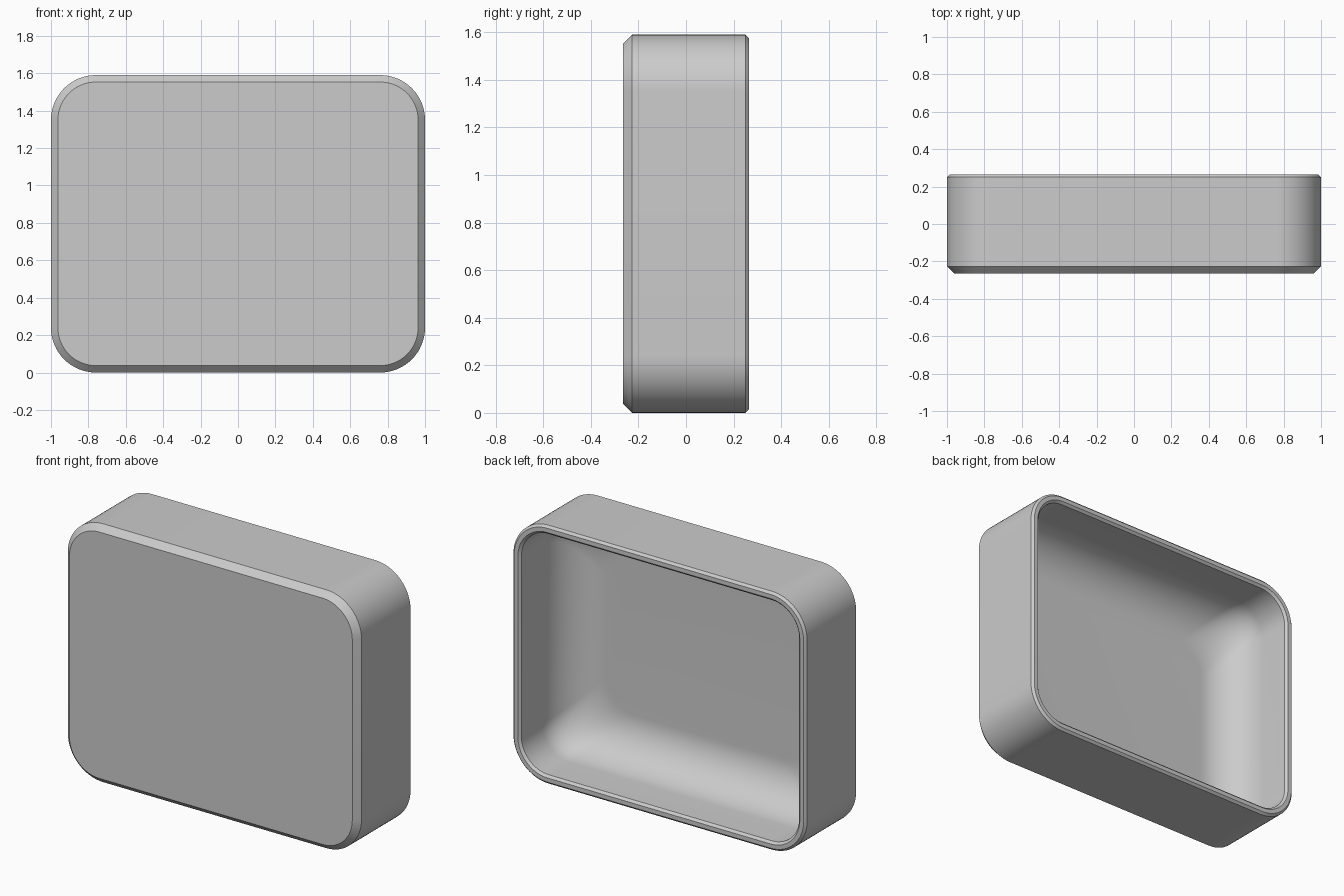
import bpy
import bmesh
from math import cos, sin, pi

cube = bpy.data.objects.get("Cube")
if cube:
    bpy.data.objects.remove(cube, do_unlink=True)

HALF_W, HEIGHT, HALF_D = 1.0, 1.59, 0.264
CORNER, WALL, FILLET = 0.24, 0.054, 0.26
FRONT_CUT, RIM_CUT = 0.037, 0.014
ARC_STEPS, FILLET_STEPS = 16, 20

grey = bpy.data.materials.new("light_grey")
grey.use_nodes = True
colour = (0.6, 0.6, 0.6, 1)
grey.diffuse_color = colour
grey.node_tree.nodes["Principled BSDF"].inputs["Base Color"].default_value = colour


def rounded_ring(bm, inset, y):
    """Rounded rectangle in the xz plane, shrunk by inset."""
    r = max(CORNER - inset, CORNER - WALL)
    w, h = HALF_W - inset - r, HEIGHT / 2 - inset - r
    ring = []
    for quarter, (sx, sz) in enumerate([(1, 1), (-1, 1), (-1, -1), (1, -1)]):
        for i in range(ARC_STEPS + 1):
            a = (quarter + i / ARC_STEPS) * pi / 2
            ring.append(bm.verts.new((sx * w + r * cos(a), y, HEIGHT / 2 + sz * h + r * sin(a))))
    return ring


# Wall section as (inset, y): bevelled front, outer side, bevelled rim
section = [
    (FRONT_CUT, -HALF_D),
    (0, FRONT_CUT - HALF_D),
    (0, HALF_D - RIM_CUT),
    (RIM_CUT, HALF_D),
    (WALL - RIM_CUT, HALF_D),
    (WALL, HALF_D - RIM_CUT),
]
# Inner wall curving into the floor of the cavity
floor_y = WALL - HALF_D
for i in range(FILLET_STEPS + 1):
    a = i / FILLET_STEPS * pi / 2
    section.append((WALL + FILLET * (1 - cos(a)), floor_y + FILLET * (1 - sin(a))))

# Loft the section around the shell and cap the front and the floor
bm = bmesh.new()
rings = [rounded_ring(bm, *point) for point in section]
for a, b in zip(rings, rings[1:]):
    for i in range(len(a)):
        j = (i + 1) % len(a)
        bm.faces.new((a[i], a[j], b[j], b[i]))
bm.faces.new(rings[0])
bm.faces.new(rings[-1])
bmesh.ops.recalc_face_normals(bm, faces=bm.faces)

mesh = bpy.data.meshes.new("open_back_shell")
bm.to_mesh(mesh)
bm.free()
mesh.materials.append(grey)
shell = bpy.data.objects.new("open_back_shell", mesh)
bpy.context.collection.objects.link(shell)

bpy.ops.object.select_all(action="DESELECT")
shell.select_set(True)
bpy.context.view_layer.objects.active = shell
bpy.ops.object.shade_smooth_by_angle(angle=pi / 6)
